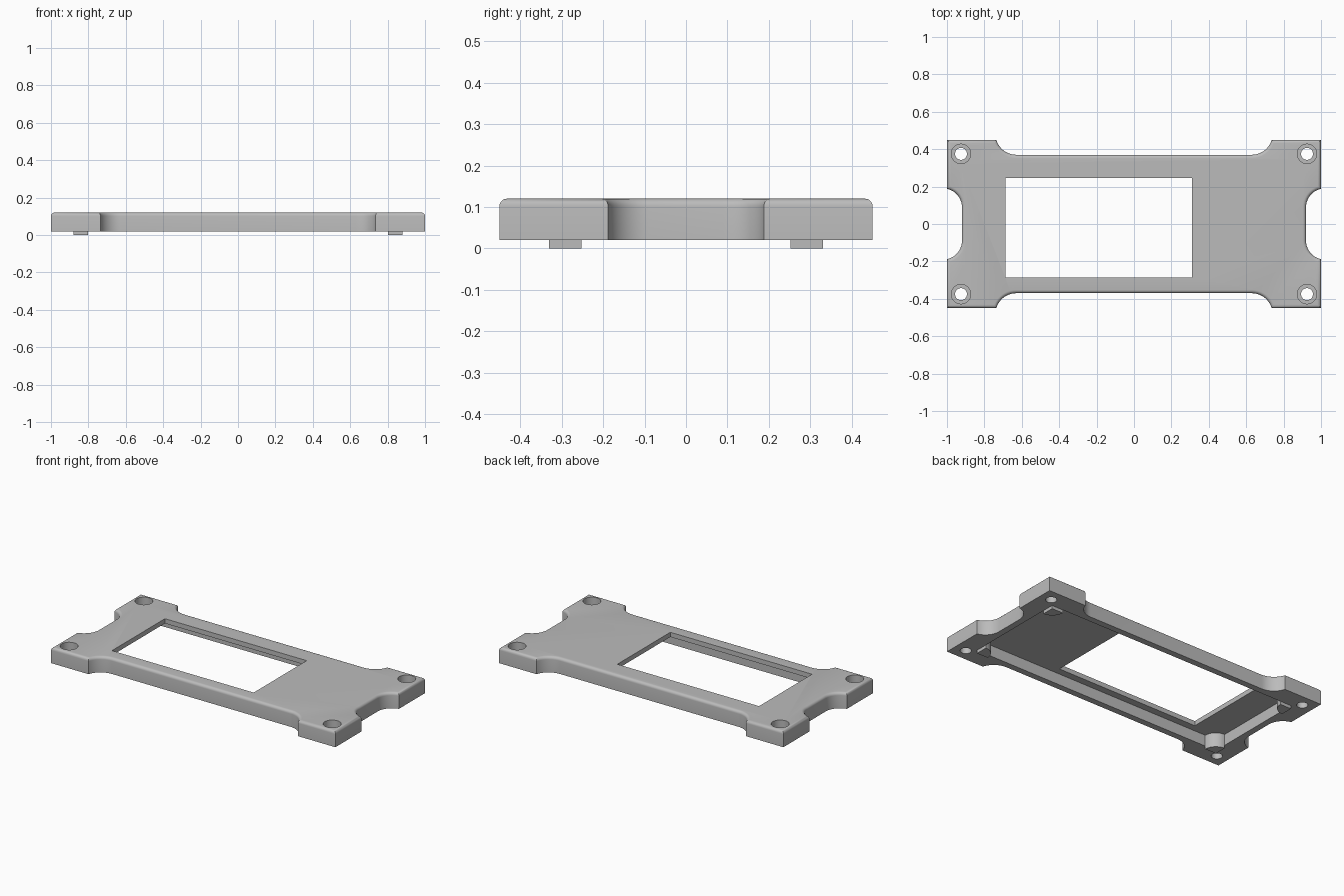
import bpy, bmesh
from math import sin, cos, pi

cube = bpy.data.objects.get("Cube")
if cube:
    bpy.data.objects.remove(cube, do_unlink=True)

grey = bpy.data.materials.new("plain grey")
grey.use_nodes = True
grey.diffuse_color = (0.5, 0.5, 0.5, 1)
grey.node_tree.nodes["Principled BSDF"].inputs["Base Color"].default_value = (0.5, 0.5, 0.5, 1)

BOTTOM, TOP, CEILING = 0.02, 0.12, 0.09
CAVITY_X, CAVITY_Y = 0.88, 0.33


def arc(cx, cy, r, a0, a1, n=10):
    """Points on an arc between two angles given in units of pi."""
    return [(cx + r * cos(pi * (a0 + (a1 - a0) * i / n)),
             cy + r * sin(pi * (a0 + (a1 - a0) * i / n))) for i in range(n + 1)]


def rect(x0, x1, y0, y1):
    return [(x0, y0), (x1, y0), (x1, y1), (x0, y1)]


def prism(name, outline, z0, z1, rounding=0):
    """Extrude a plan outline, optionally rounding its top rim."""
    bm = bmesh.new()
    base = bm.faces.new([bm.verts.new((x, y, z0)) for x, y in outline])
    ext = bmesh.ops.extrude_face_region(bm, geom=[base], use_keep_orig=True)
    verts = [g for g in ext["geom"] if isinstance(g, bmesh.types.BMVert)]
    bmesh.ops.translate(bm, verts=verts, vec=(0, 0, z1 - z0))
    bmesh.ops.recalc_face_normals(bm, faces=bm.faces)
    if rounding:
        rim = [e for e in bm.edges if all(v.co.z > z1 - 1e-5 for v in e.verts)]
        bmesh.ops.bevel(bm, geom=rim, offset=rounding, segments=5, profile=0.5,
                        affect='EDGES', clamp_overlap=False)
    mesh = bpy.data.meshes.new(name)
    bm.to_mesh(mesh)
    bm.free()
    obj = bpy.data.objects.new(name, mesh)
    bpy.context.collection.objects.link(obj)
    mesh.materials.append(grey)
    return obj


def select(obj):
    bpy.ops.object.select_all(action='DESELECT')
    obj.select_set(True)
    bpy.context.view_layer.objects.active = obj


def cut(obj, outline, z0, z1):
    cutter = prism("cutter", outline, z0, z1)
    cutter.hide_render = True
    mod = obj.modifiers.new("cut", 'BOOLEAN')
    mod.operation, mod.solver, mod.object = 'DIFFERENCE', 'EXACT', cutter
    select(obj)
    bpy.ops.object.modifier_apply(modifier=mod.name)
    bpy.data.objects.remove(cutter, do_unlink=True)


# Plate outline: one quarter, from the end notch to the long side recess
end_notch = [(min(x, 1), y) for x, y in arc(1.02, 0.09, 0.1, 1, 0.563)]
side_recess = arc(0.63, 0.48, 0.11, -0.088, -0.5)
quarter = end_notch + [(1, 0.45)] + side_recess
outline = (quarter
           + [(-x, y) for x, y in reversed(quarter)]
           + [(-x, -y) for x, y in quarter]
           + [(x, -y) for x, y in reversed(quarter)])
plate = prism("frame_plate", outline, BOTTOM, TOP, rounding=0.018)

# Hollow underside and offset window
cut(plate, rect(-CAVITY_X, CAVITY_X, -CAVITY_Y, CAVITY_Y), -0.1, CEILING)
cut(plate, rect(-0.687, 0.31, -0.285, 0.247), 0, 0.3)

# Counterbored corner screw holes
for sx in (-1, 1):
    for sy in (-1, 1):
        for radius, floor in ((0.032, -0.1), (0.052, 0.065)):
            hole = arc(sx * 0.925, sy * 0.375, radius, 0, 2, 32)[:-1]
            cut(plate, hole, floor, 0.3)
select(plate)
bpy.ops.object.shade_smooth_by_angle(angle=0.6)

# Rounded corner pegs standing in the hollow
for sx, side in ((-1, "right"), (1, "left")):
    for sy, end in ((-1, "front"), (1, "back")):
        fan = [(0, 0)] + arc(0, 0, 0.078, 1, 1.5, 10)
        peg = prism(f"{end}_{side}_peg",
                    [(sx * (CAVITY_X + x), sy * (CAVITY_Y + y)) for x, y in fan], 0, CEILING)
        select(peg)
        bpy.ops.object.shade_smooth_by_angle(angle=0.6)
